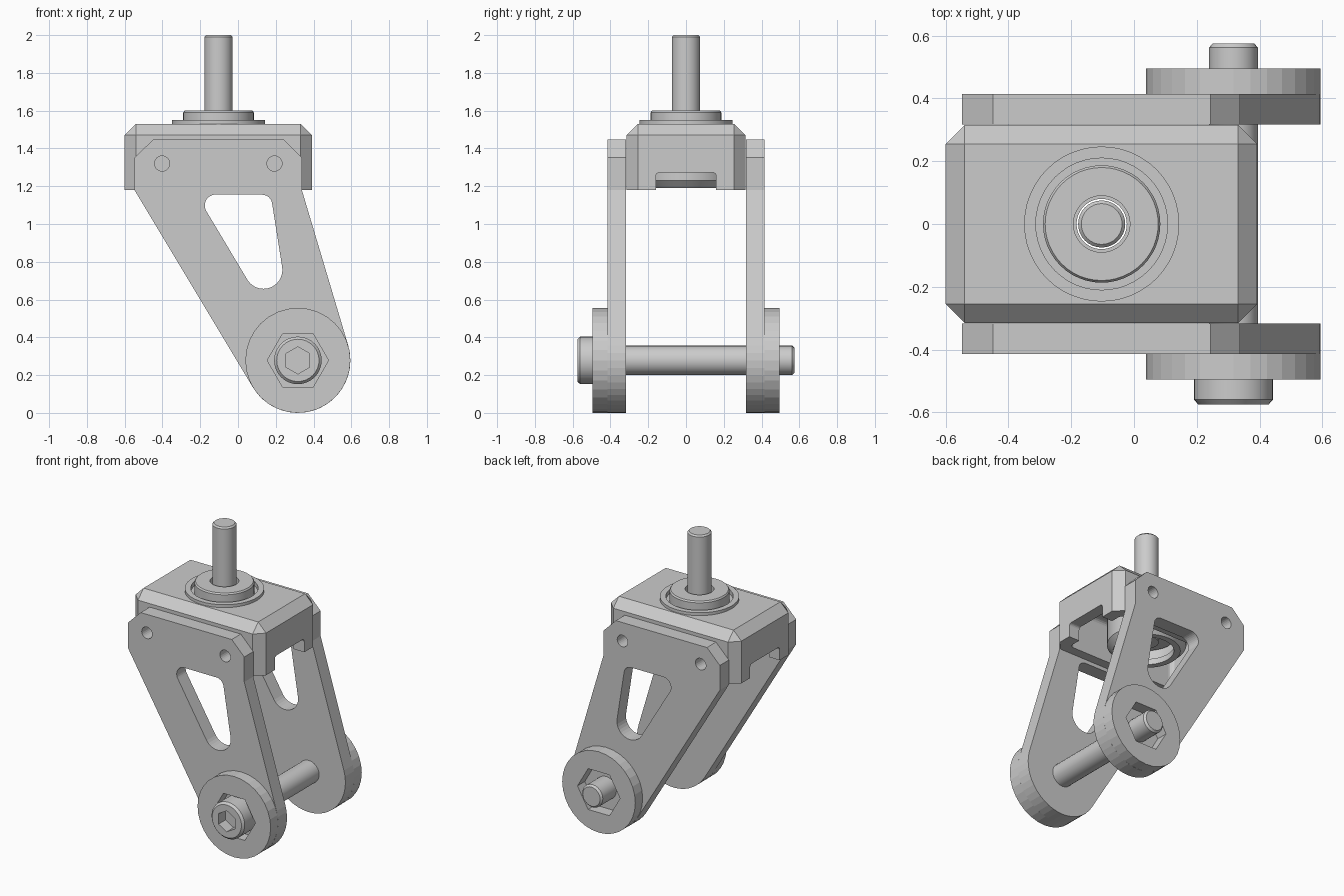
import bpy, bmesh, math
from mathutils import Vector, Matrix
from mathutils.geometry import convex_hull_2d

if "Cube" in bpy.data.objects:
    bpy.data.objects.remove(bpy.data.objects["Cube"])

AX, AZ, R = 0.317, 0.278, 0.278      # wheel axle centre and boss radius
SX = -0.103                          # swivel stem x


def finish(name, bm):
    bmesh.ops.recalc_face_normals(bm, faces=bm.faces)
    me = bpy.data.meshes.new(name)
    bm.to_mesh(me)
    bm.free()
    ob = bpy.data.objects.new(name, me)
    bpy.context.collection.objects.link(ob)
    return ob


def smooth(ob):
    bpy.context.view_layer.objects.active = ob
    bpy.ops.object.select_all(action='DESELECT')
    ob.select_set(True)
    bpy.ops.object.shade_smooth_by_angle(angle=math.radians(25))
    return ob


def circle(x, z, r, n, a0=0.0):
    return [(x + r * math.cos(a0 + 2 * math.pi * i / n),
             z + r * math.sin(a0 + 2 * math.pi * i / n)) for i in range(n)]


def prism(name, pts, y0, y1):
    """Extrude an xz outline along y."""
    bm = bmesh.new()
    f = bm.faces.new([bm.verts.new((x, y0, z)) for x, z in pts])
    ext = bmesh.ops.extrude_face_region(bm, geom=[f])['geom']
    bmesh.ops.translate(bm, vec=(0, y1 - y0, 0),
                        verts=[v for v in ext if isinstance(v, bmesh.types.BMVert)])
    return finish(name, bm)


def lathe(name, prof, n, closed=False):
    """Revolve (r, z) profile about z; closed profiles make rings."""
    bm = bmesh.new()
    rings = [[bm.verts.new((x, y, z)) for x, y in circle(0, 0, r, n)] for r, z in prof]
    pairs = list(zip(rings, rings[1:])) + ([(rings[-1], rings[0])] if closed else [])
    for a, b in pairs:
        for i in range(n):
            j = (i + 1) % n
            bm.faces.new((a[i], a[j], b[j], b[i]))
    if not closed:
        bm.faces.new(rings[0])
        bm.faces.new(rings[-1])
    return finish(name, bm)


def box(name, lo, hi, bevel=0.0):
    bm = bmesh.new()
    size = Vector(hi) - Vector(lo)
    bmesh.ops.create_cube(bm, size=1, matrix=Matrix.Translation((Vector(lo) + Vector(hi)) / 2)
                          @ Matrix.Diagonal((*size, 1)))
    if bevel:
        bmesh.ops.bevel(bm, geom=bm.edges[:], offset=bevel, segments=4,
                        affect='EDGES', profile=0.5)
    return finish(name, bm)


def cut(ob, *cutters):
    """Subtract cutters, bake the result and delete them."""
    for c in cutters:
        m = ob.modifiers.new("cut", 'BOOLEAN')
        m.operation, m.solver, m.object = 'DIFFERENCE', 'EXACT', c
    dg = bpy.context.evaluated_depsgraph_get()
    dg.update()
    me = bpy.data.meshes.new_from_object(ob.evaluated_get(dg))
    ob.modifiers.clear()
    ob.data = me
    for c in cutters:
        bpy.data.objects.remove(c)
    return ob


# Swivel housing: chamfered block, hollow underneath, notched at both ends
x0, x1, yb, c = -0.6, 0.392, 0.315, 0.06
pts = [(x, y, 1.53) for x in (x0 + c, x1 - c) for y in (-yb + c, yb - c)]
for z in (1.18, 1.47):
    for sy in (-1, 1):
        pts += [(x0, sy * (yb - c), z), (x0 + c, sy * yb, z),
                (x1 - c, sy * yb, z), (x1, sy * (yb - c), z)]
bm = bmesh.new()
for p in pts:
    bm.verts.new(p)
bmesh.ops.convex_hull(bm, input=bm.verts[:])
bmesh.ops.dissolve_limit(bm, angle_limit=0.02, verts=bm.verts[:], edges=bm.edges[:])
housing = finish("swivel_housing", bm)
bore = lathe("bore_cutter", [(0.21, 1.3), (0.21, 1.6)], 48)
bore.location.x = SX
cut(housing,
    box("cavity_cutter", (x0 + 0.08, -0.25, 1.0), (x1 - 0.08, 0.25, 1.45), 0.03),
    box("notch_cutter", (-0.8, -0.16, 1.0), (0.6, 0.16, 1.273), 0.02),
    bore)

# Bearing cup, raised lip, collar and stem
parts = [
    lathe("bearing_cup", [(0.21, 1.55), (0.247, 1.55), (0.247, 1.23), (0.21, 1.19),
                          (0.17, 1.19), (0.17, 1.23), (0.21, 1.25)], 48, True),
    lathe("bearing_collar", [(0.187, 1.59), (0.18, 1.6), (0.09, 1.6), (0.09, 1.3),
                             (0.187, 1.3)], 48, True),
    lathe("bearing_seal", [(0.212, 1.32), (0.212, 1.52), (0.08, 1.52), (0.08, 1.32)], 48, True),
    lathe("stem", [(0.075, 1.25), (0.075, 1.99), (0.065, 2.0)], 32),
]
for ob in parts:
    ob.location.x = SX
    smooth(ob)

# Fork outline: clipped top tapering by tangents to the axle circle
def tangent(px, pz, side):
    dx, dz = px - AX, pz - AZ
    return math.atan2(dz, dx) + side * math.acos(R / math.hypot(dx, dz))

a0, a1 = tangent(0.338, 1.18, -1), tangent(-0.548, 1.18, 1) - 2 * math.pi
outline = [(-0.548, 1.18), (-0.548, 1.35), (-0.45, 1.447), (0.243, 1.447),
           (0.338, 1.352), (0.338, 1.18)]
outline += [(AX + R * math.cos(a0 + (a1 - a0) * i / 20),
             AZ + R * math.sin(a0 + (a1 - a0) * i / 20)) for i in range(21)]

# Rounded triangular window
cand = [p for x, z, r in ((-0.118, 1.098, 0.058), (0.128, 1.102, 0.053), (0.135, 0.757, 0.1))
        for p in circle(x, z, r, 32)]
window = [cand[i] for i in convex_hull_2d([Vector(p) for p in cand])]

for side, label in ((-1, "front"), (1, "back")):
    plate = prism(label + "_fork_plate", outline, side * 0.317, side * 0.415)
    cut(plate, prism("window_cutter", window, -side * 0.1 + side * 0.3, side * 0.5),
        *[prism("hole_cutter", circle(x, 1.32, 0.04, 24), side * 0.2, side * 0.5)
          for x in (-0.402, 0.193)])
    # Round boss with hexagonal pocket
    boss = prism(label + "_axle_boss", circle(AX, AZ, R, 32), side * 0.415, side * 0.495)
    cut(boss, prism("pocket_cutter", circle(AX, AZ, 0.162, 6), side * 0.3, side * 0.6))


def along_y(ob):
    ob.rotation_euler.x = -math.pi / 2      # local z becomes +y
    ob.location = (AX, 0, AZ)
    return smooth(ob)


# Axle bolt with hex socket head
along_y(lathe("axle_bolt_shaft", [(0.078, -0.42), (0.078, 0.562), (0.066, 0.575)], 24))
head = lathe("axle_bolt_head", [(0.112, -0.575), (0.126, -0.56), (0.126, -0.415)], 32)
sock = lathe("socket_cutter", [(0.072, -0.7), (0.072, -0.5)], 6)
sock.rotation_euler.z = math.pi / 6
cut(head, sock)
along_y(head)
